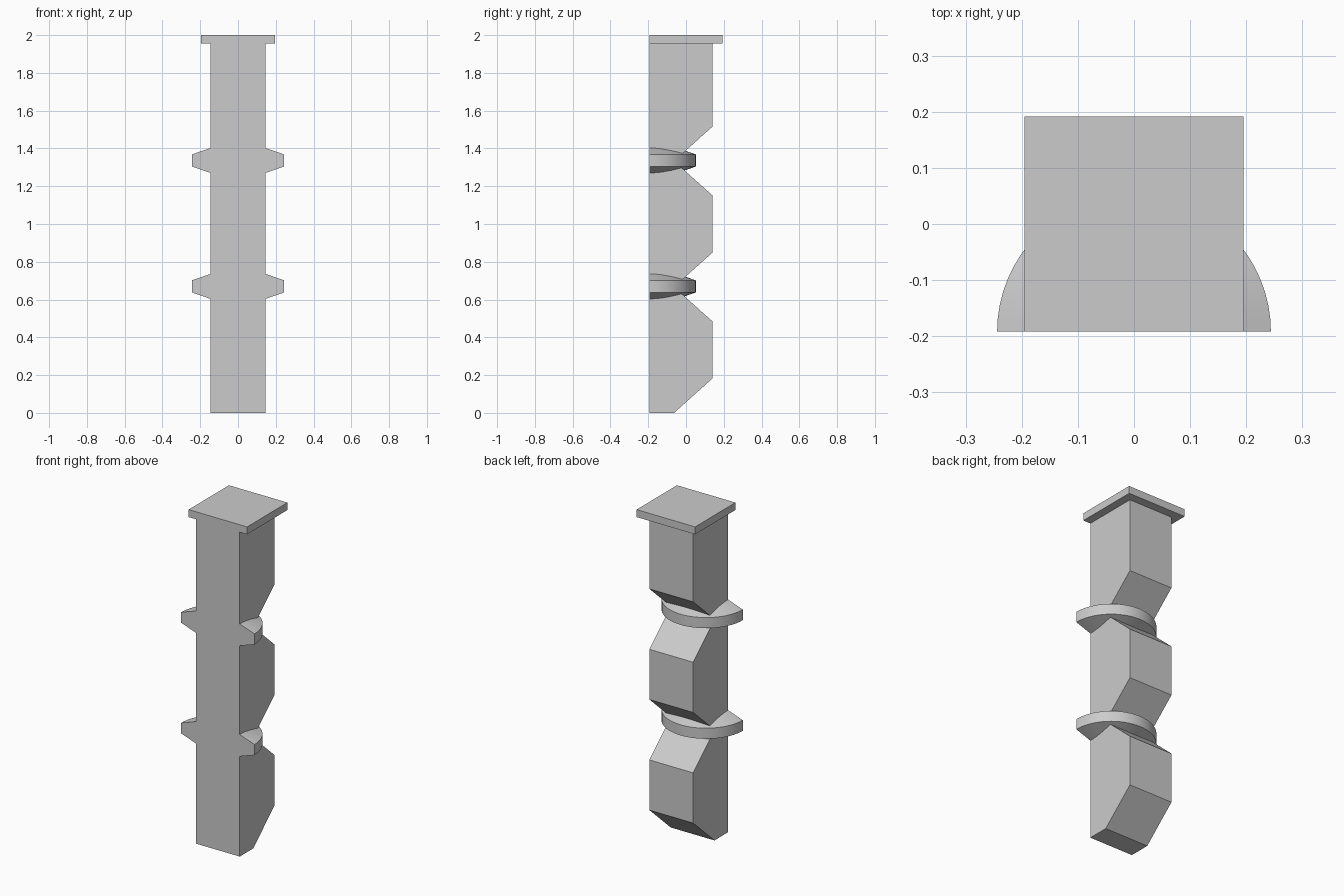
import bpy, bmesh, math
from mathutils import Matrix, Vector

cube = bpy.data.objects.get("Cube")
if cube:
    bpy.data.objects.remove(cube, do_unlink=True)

FRONT = -0.192       # shared flat front plane
MODULE = 2 / 3       # height of one column block

grey = bpy.data.materials.new("stone_grey")
grey.use_nodes = True
colour = (0.6, 0.6, 0.6, 1)
grey.diffuse_color = colour
grey.node_tree.nodes["Principled BSDF"].inputs["Base Color"].default_value = colour


def finish(name, bm):
    bmesh.ops.recalc_face_normals(bm, faces=bm.faces)
    mesh = bpy.data.meshes.new(name)
    bm.to_mesh(mesh)
    bm.free()
    mesh.materials.append(grey)
    obj = bpy.data.objects.new(name, mesh)
    bpy.context.collection.objects.link(obj)
    return obj


def extrude_side_profile(name, points, half_width):
    """Extrude a (y, z) outline across x."""
    bm = bmesh.new()
    face = bm.faces.new([bm.verts.new((-half_width, y, z)) for y, z in points])
    new = bmesh.ops.extrude_face_region(bm, geom=[face])["geom"]
    verts = [v for v in new if isinstance(v, bmesh.types.BMVert)]
    bmesh.ops.translate(bm, verts=verts, vec=(2 * half_width, 0, 0))
    return finish(name, bm)


def half_ring(name, height, steps=32):
    """Sweep a tapered collar section half way round the back."""
    section = [(0.12, 0.075), (0.244, 0.032), (0.244, -0.032), (0.12, -0.075)]
    bm = bmesh.new()
    loops = []
    for i in range(steps + 1):
        turn = Matrix.Rotation(math.pi * i / steps, 3, 'Z')
        centre = Vector((0, FRONT, height))
        loops.append([bm.verts.new(turn @ Vector((r, 0, z)) + centre) for r, z in section])
    for a, b in zip(loops, loops[1:]):
        for j in range(4):
            k = (j + 1) % 4
            bm.faces.new((a[j], a[k], b[k], b[j]))
    bm.faces.new(loops[0])
    bm.faces.new(loops[-1])
    obj = finish(name, bm)
    bpy.ops.object.select_all(action='DESELECT')
    obj.select_set(True)
    bpy.context.view_layer.objects.active = obj
    bpy.ops.object.shade_smooth_by_angle(angle=math.radians(15))


# Column: notched at the back between blocks, straight under the cap
NOTCH, BACK, BEVEL, TOP = -0.063, 0.14, 0.182, 1.955
outline = [(FRONT, 0)]
for i in range(3):
    base = i * MODULE
    outline += [(NOTCH, base), (BACK, base + BEVEL)]
    outline.append((BACK, base + MODULE - BEVEL if i < 2 else TOP))
outline.append((FRONT, TOP))
extrude_side_profile("column", outline, 0.146)

# Cap plate
extrude_side_profile("cap_plate", [(FRONT, TOP), (-FRONT, TOP), (-FRONT, 2), (FRONT, 2)], 0.195)

# Collars around the notches
half_ring("lower_collar", MODULE + 0.003)
half_ring("upper_collar", 2 * MODULE + 0.003)
